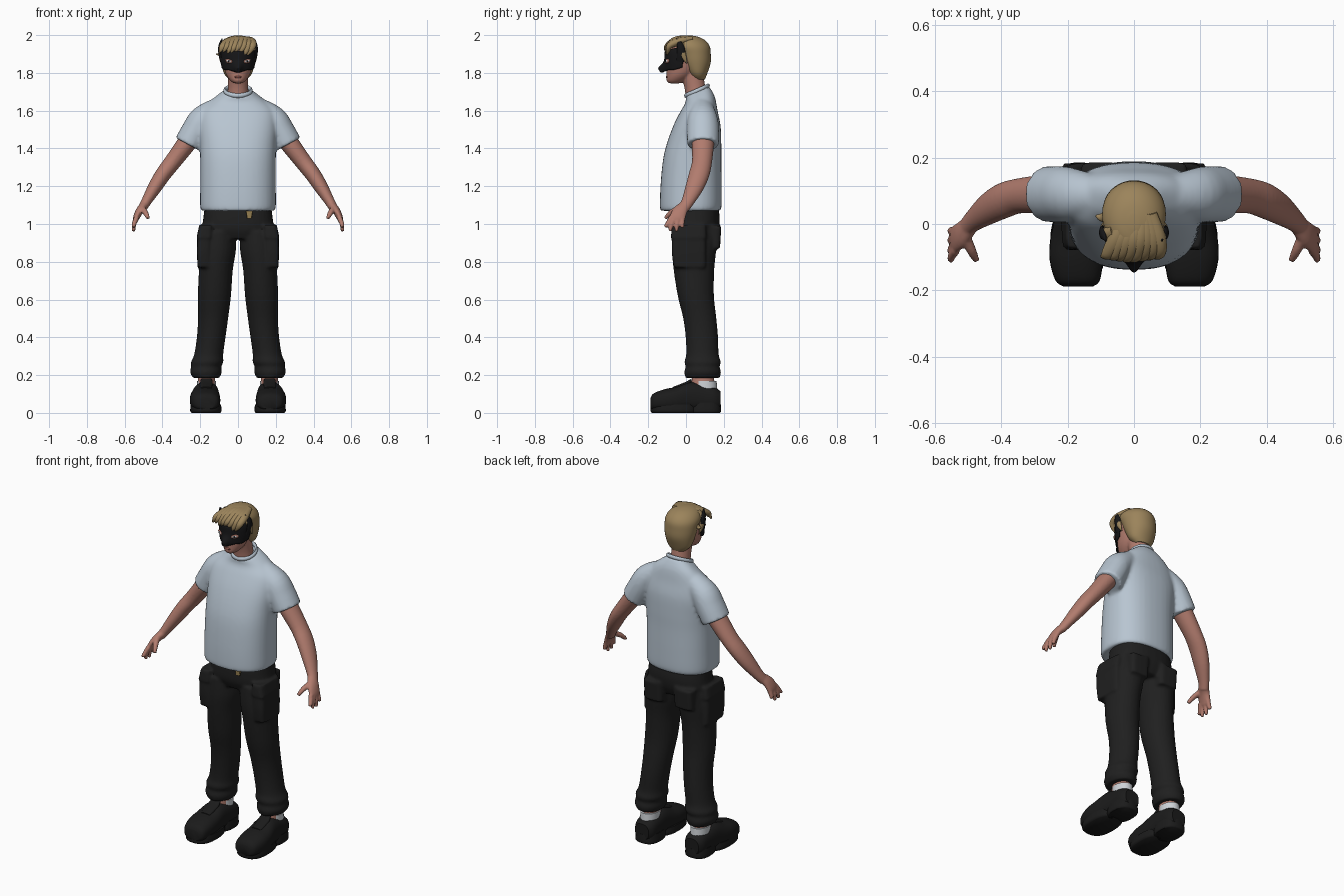
import bpy, bmesh, math, random
from mathutils import Vector

random.seed(4)
cube = bpy.data.objects.get("Cube")
if cube:
    bpy.data.objects.remove(cube, do_unlink=True)


def material(name, r, g, b):
    m = bpy.data.materials.new(name)
    m.use_nodes = True
    m.diffuse_color = (r, g, b, 1)
    bsdf = next(n for n in m.node_tree.nodes if n.type == 'BSDF_PRINCIPLED')
    bsdf.inputs["Base Color"].default_value = (r, g, b, 1)
    return m


SHIRT = material("pale_blue_cloth", .48, .56, .64)
SKIN = material("skin", .44, .2, .155)
HAIR = material("blond_hair", .33, .23, .105)
PANTS = material("black_cloth", .014, .014, .014)
SHOE = material("black_rubber", .011, .011, .011)
MASK = material("black_mask", .008, .008, .009)
SOCK = material("white", .62, .65, .68)
LIPS = material("lips", .3, .1, .08)
BRASS = material("brass", .3, .21, .08)


def smooth_path(secs, steps=4):
    """Catmull-Rom interpolation of (x, y, z, r1, r2, tilt) sections."""
    p = [tuple(s) + (0,) * (6 - len(s)) for s in secs]
    out = []
    for i in range(len(p) - 1):
        a, b, c, d = p[max(i - 1, 0)], p[i], p[i + 1], p[min(i + 2, len(p) - 1)]
        for k in range(steps):
            t = k / steps
            out.append([.5 * (2 * q + (r - o) * t + (2 * o - 5 * q + 4 * r - s) * t * t
                              + (3 * q - o - 3 * r + s) * t ** 3)
                        for o, q, r, s in zip(a, b, c, d)])
    return out + [list(p[-1])]


def loft(bm, secs, plane=None, n=24, power=2.0, ref=(0, 1, 0)):
    """Closed skin over rings; plane 'z' or 'y' fixes the ring plane, else it follows the path."""
    path = smooth_path(secs)
    rings = []
    for i, (x, y, z, r1, r2, tilt) in enumerate(path):
        if plane == 'z':
            u, v = Vector((1, 0, 0)), Vector((0, 1, tilt))
        elif plane == 'y':
            u, v = Vector((1, 0, 0)), Vector((0, 0, 1))
        else:
            t = Vector(path[min(i + 1, len(path) - 1)][:3]) - Vector(path[max(i - 1, 0)][:3])
            t.normalize()
            v = Vector(ref)
            v = (v - t * v.dot(t)).normalized()
            u = v.cross(t)
        ring = []
        for k in range(n):
            a = math.tau * k / n
            c, s = math.cos(a), math.sin(a)
            c = math.copysign(abs(c) ** (2 / power), c)
            s = math.copysign(abs(s) ** (2 / power), s)
            ring.append(bm.verts.new(Vector((x, y, z)) + u * c * r1 + v * s * r2))
        rings.append(ring)
    for a, b in zip(rings, rings[1:]):
        for k in range(n):
            bm.faces.new((a[k], a[(k + 1) % n], b[(k + 1) % n], b[k]))
    bm.faces.new(rings[0])
    bm.faces.new(rings[-1])


def side(secs, s):
    return [(q[0] * s,) + tuple(q[1:]) for q in secs]


def finish(bm, name, mat, voxel=0, iterations=4):
    bmesh.ops.recalc_face_normals(bm, faces=bm.faces)
    me = bpy.data.meshes.new(name)
    bm.to_mesh(me)
    bm.free()
    ob = bpy.data.objects.new(name, me)
    bpy.context.collection.objects.link(ob)
    me.materials.append(mat)
    if voxel:
        rm = ob.modifiers.new("blend", 'REMESH')
        rm.mode, rm.voxel_size, rm.use_smooth_shade = 'VOXEL', voxel, True
        sm = ob.modifiers.new("relax", 'SMOOTH')
        sm.factor, sm.iterations = .5, iterations
    bpy.ops.object.select_all(action='DESELECT')
    ob.select_set(True)
    bpy.context.view_layer.objects.active = ob
    bpy.ops.object.shade_smooth_by_angle(angle=math.radians(50))
    return ob


def ball(name, mat, loc, scale, rot=(0, 0, 0)):
    bm = bmesh.new()
    bmesh.ops.create_uvsphere(bm, u_segments=20, v_segments=12, radius=1)
    ob = finish(bm, name, mat)
    ob.location, ob.scale, ob.rotation_euler = loc, scale, rot
    return ob


# Shirt: torso and sleeves blended together
bm = bmesh.new()
loft(bm, [(0, .022, 1.07, .192, .155), (0, .025, 1.09, .2, .163), (0, .027, 1.2, .2, .162),
          (0, .032, 1.33, .2, .155), (0, .042, 1.42, .202, .145), (0, .058, 1.52, .207, .125),
          (0, .07, 1.6, .195, .097), (0, .075, 1.66, .135, .077, .2),
          (0, .06, 1.703, .072, .063, .4)], 'z', 40, 2.4)
sleeve = [(.11, .085, 1.615, .055, .06), (.185, .088, 1.555, .073, .08),
          (.225, .09, 1.49, .076, .085), (.263, .09, 1.42, .077, .084)]
for s in (1, -1):
    loft(bm, side(sleeve, s))
finish(bm, "shirt", SHIRT, .0095, 5)

# Collar band
bm = bmesh.new()
loop = []
for i in range(32):
    a = math.tau * i / 32
    c = Vector((.07 * math.sin(a), .058 - .06 * math.cos(a), 1.706 - .026 * math.cos(a)))
    out = Vector((math.sin(a), -math.cos(a), 0))
    loop.append([bm.verts.new(c + out * .008 * math.cos(b) + Vector((0, 0, .012 * math.sin(b))))
                 for b in [math.tau * k / 8 for k in range(8)]])
for i in range(32):
    p, q = loop[i], loop[(i + 1) % 32]
    for k in range(8):
        bm.faces.new((p[k], p[(k + 1) % 8], q[(k + 1) % 8], q[k]))
finish(bm, "collar", SHIRT)

# Trousers with cargo pockets and bunched cuffs
bm = bmesh.new()
loft(bm, [(0, .05, .92, .17, .1), (0, .05, .97, .19, .122), (0, .052, 1.03, .184, .127),
          (0, .05, 1.09, .176, .12)], 'z', 32, 2.4)
leg = [(.1, .048, .96, .088, .118), (.108, .043, .86, .097, .117), (.117, .042, .76, .09, .108),
       (.125, .052, .62, .088, .096), (.132, .073, .5, .08, .088), (.142, .084, .4, .076, .086),
       (.155, .087, .31, .077, .086), (.163, .088, .27, .086, .097), (.168, .088, .245, .08, .09),
       (.17, .088, .215, .084, .098), (.168, .088, .185, .07, .09)]
pocket = [(.178, .02, .77, .036, .085), (.18, .015, .85, .037, .09), (.178, .015, .93, .037, .09)]
flap = [(.177, .015, .925, .043, .095), (.17, .015, .995, .035, .09)]
back_pocket = [(.1, .13, .87, .06, .05), (.1, .137, .99, .062, .05)]
for s in (1, -1):
    loft(bm, side(leg, s), 'z')
    for part in (pocket, flap, back_pocket):
        loft(bm, side(part, s), 'z', 24, 5)
finish(bm, "trousers", PANTS, .0085, 3)

# Belt tag
bm = bmesh.new()
loft(bm, [(.06, -.085, 1.03, .012, .008), (.06, -.085, 1.08, .02, .008)], 'z', 16, 5)
finish(bm, "belt_tag", BRASS)

# Arms with hands
arm = [(.2, .095, 1.53, .055, .06), (.27, .09, 1.43, .051, .059), (.345, .085, 1.33, .045, .053),
       (.395, .07, 1.265, .042, .054), (.44, .045, 1.195, .037, .048), (.485, .01, 1.12, .027, .034),
       (.505, -.012, 1.085, .024, .03)]
palm = [(.495, -.003, 1.1, .024, .029), (.52, -.03, 1.07, .021, .038), (.538, -.045, 1.035, .017, .042),
        (.543, -.05, 1.015, .013, .036)]
fingers = [(-.078, -.112, .985), (-.06, -.085, .962), (-.04, -.05, .96), (-.018, -.018, .98)]
thumb = [(.51, -.035, 1.085, .017, .017), (.49, -.08, 1.06, .014, .015), (.475, -.11, 1.03, .01, .01)]
for s, tag in ((1, "left"), (-1, "right")):
    bm = bmesh.new()
    loft(bm, side(arm, s))
    loft(bm, side(palm, s))
    loft(bm, side(thumb, s), n=12, ref=(1, 0, 0))
    for y0, y1, z1 in fingers:
        loft(bm, side([(.537, y0, 1.035, .014, .014), (.55, (y0 + y1) / 2 - .003, 1, .0125, .0125),
                       (.553, y1, z1, .009, .009)], s), n=12)
    finish(bm, tag + "_arm", SKIN, .0055, 3)

# Shoes, socks and ankles
upper = [(.168, -.188, .05, .045, .03), (.17, -.17, .058, .067, .046), (.174, -.11, .066, .08, .06),
         (.174, -.05, .072, .079, .066), (.17, .02, .085, .07, .078), (.166, .09, .08, .066, .073),
         (.165, .15, .073, .062, .064), (.165, .182, .07, .045, .045)]
sole_parts = {"front": [(.17, -.065, 0, .076, .115), (.17, -.065, .012, .083, .124), (.17, -.065, .045, .08, .12)],
              "heel": [(.165, .1, 0, .066, .08), (.165, .1, .012, .071, .086), (.165, .1, .055, .067, .083)]}
for s, tag in ((1, "left"), (-1, "right")):
    bm = bmesh.new()
    loft(bm, side(upper, s), 'y', 28, 2.5)
    finish(bm, tag + "_shoe", SHOE)
    for key, part in sole_parts.items():
        bm = bmesh.new()
        loft(bm, side(part, s), 'z', 28, 2.6)
        finish(bm, tag + "_" + key + "_sole", SHOE)
    bm = bmesh.new()
    loft(bm, side([(.166, .1, .08, .052, .068), (.166, .1, .17, .05, .062)], s), 'z')
    finish(bm, tag + "_sock", SOCK)
    bm = bmesh.new()
    loft(bm, side([(.166, .09, .15, .046, .062), (.166, .09, .21, .044, .055)], s), 'z')
    finish(bm, tag + "_ankle", SKIN)
    # Shoe tongue
    bm = bmesh.new()
    loft(bm, side([(.17, -.07, .125, .03, .012), (.168, .0, .152, .034, .013),
                   (.167, .03, .175, .03, .008)], s), 'y', 16, 3)
    finish(bm, tag + "_tongue", SHOE)

# Head and neck
face = [(0, -.06, 1.745, .022, .03), (0, -.052, 1.758, .04, .05), (0, -.035, 1.785, .06, .068),
        (0, -.02, 1.82, .072, .085), (0, -.01, 1.87, .08, .095), (0, -.008, 1.92, .081, .093),
        (0, 0, 1.955, .066, .077), (0, .005, 1.98, .03, .035)]
bm = bmesh.new()
loft(bm, face, 'z', 32)
loft(bm, [(0, .06, 1.65, .06, .06), (0, .048, 1.72, .054, .056), (0, .03, 1.8, .054, .06)], 'z')
finish(bm, "head", SKIN, .006, 3)
ball("lips", LIPS, (0, -.1, 1.778), (.02, .007, .006))

# Mask wrapped around the face
face_path = smooth_path(face, 8)


def mask_point(u, z):
    r = min(face_path, key=lambda q: abs(q[2] - z))
    bump = .034 * math.exp(-(u / .26) ** 2 - ((z - 1.822) / .026) ** 2)
    return Vector((r[3] * 1.17 * math.sin(u), r[1] - r[4] * 1.1 * math.cos(u) - bump, z))


bm = bmesh.new()
cols, rows = 32, 12
grid = []
for i in range(cols + 1):
    u = math.radians(-88 + 176 * i / cols)
    low = 1.802 + .014 * math.sin(2 * u) ** 2 + .05 * max(0, abs(u) - 1)
    high = 1.915 + .022 * math.sin(u) ** 2
    grid.append([bm.verts.new(mask_point(u, low + (high - low) * j / rows)) for j in range(rows + 1)])
for a, b in zip(grid, grid[1:]):
    for j in range(rows):
        bm.faces.new((a[j], b[j], b[j + 1], a[j + 1]))
mask = finish(bm, "mask", MASK)
mask.modifiers.new("thickness", 'SOLIDIFY').thickness = .006
ball("mask_nose", MASK, (0, -.127, 1.815), (.017, .014, .014))

# Mask eyes and horn-like ears
for s, tag in ((1, "left"), (-1, "right")):
    p = mask_point(s * .55, 1.862)
    ball(tag + "_eye_rim", SKIN, p, (.022, .006, .011), (0, -s * .2, s * .5))
    ball(tag + "_eye_white", SOCK, p + Vector((0, -.003, 0)), (.014, .006, .0065), (0, -s * .2, s * .5))
    ball(tag + "_iris", MASK, p + Vector((0, -.006, 0)), (.005, .005, .006))
    bm = bmesh.new()
    loft(bm, side([(.084, -.03, 1.86, .008, .02), (.094, -.025, 1.91, .011, .022),
                   (.093, -.032, 1.95, .009, .016), (.084, -.05, 1.982, .002, .003)], s), n=12)
    finish(bm, tag + "_mask_ear", MASK)

# Hair cap
bm = bmesh.new()
loft(bm, [(0, .07, 1.765, .045, .03), (0, .062, 1.795, .073, .05), (0, .053, 1.85, .088, .077),
          (0, .042, 1.9, .094, .089), (0, .024, 1.94, .095, .102), (0, .012, 1.97, .079, .092),
          (0, .008, 1.99, .05, .06), (0, .008, 1.998, .015, .02)], 'z', 36)
finish(bm, "hair_cap", HAIR)

# Swept fringe locks
bm = bmesh.new()
for i in range(8):
    x = -.075 + .15 * i / 7
    drop = random.uniform(0, .022)
    arc = .012 * abs(i - 3.5) / 3.5
    loft(bm, [(x * .4 + .02, .03, 1.982, .012, .02), (x * .8 + .01, -.04, 1.978 - arc, .02, .026),
              (x, -.085, 1.957 - arc, .017, .022), (x - .012, -.108 + arc, 1.935 - drop, .011, .015),
              (x - .024, -.11 + arc, 1.912 - drop, .002, .003)], n=12, ref=(1, 0, 0))
# Side locks
for s in (1, -1):
    loft(bm, side([(.06, -.02, 1.97, .015, .02), (.086, -.03, 1.94, .015, .02),
                   (.093, -.015, 1.895, .01, .016), (.09, .005, 1.85, .002, .003)], s), n=12)
loft(bm, [(-.07, .03, 1.93, .012, .016), (-.095, .02, 1.9, .01, .014), (-.115, .025, 1.9, .002, .003)],
     n=12)
finish(bm, "hair_locks", HAIR)
